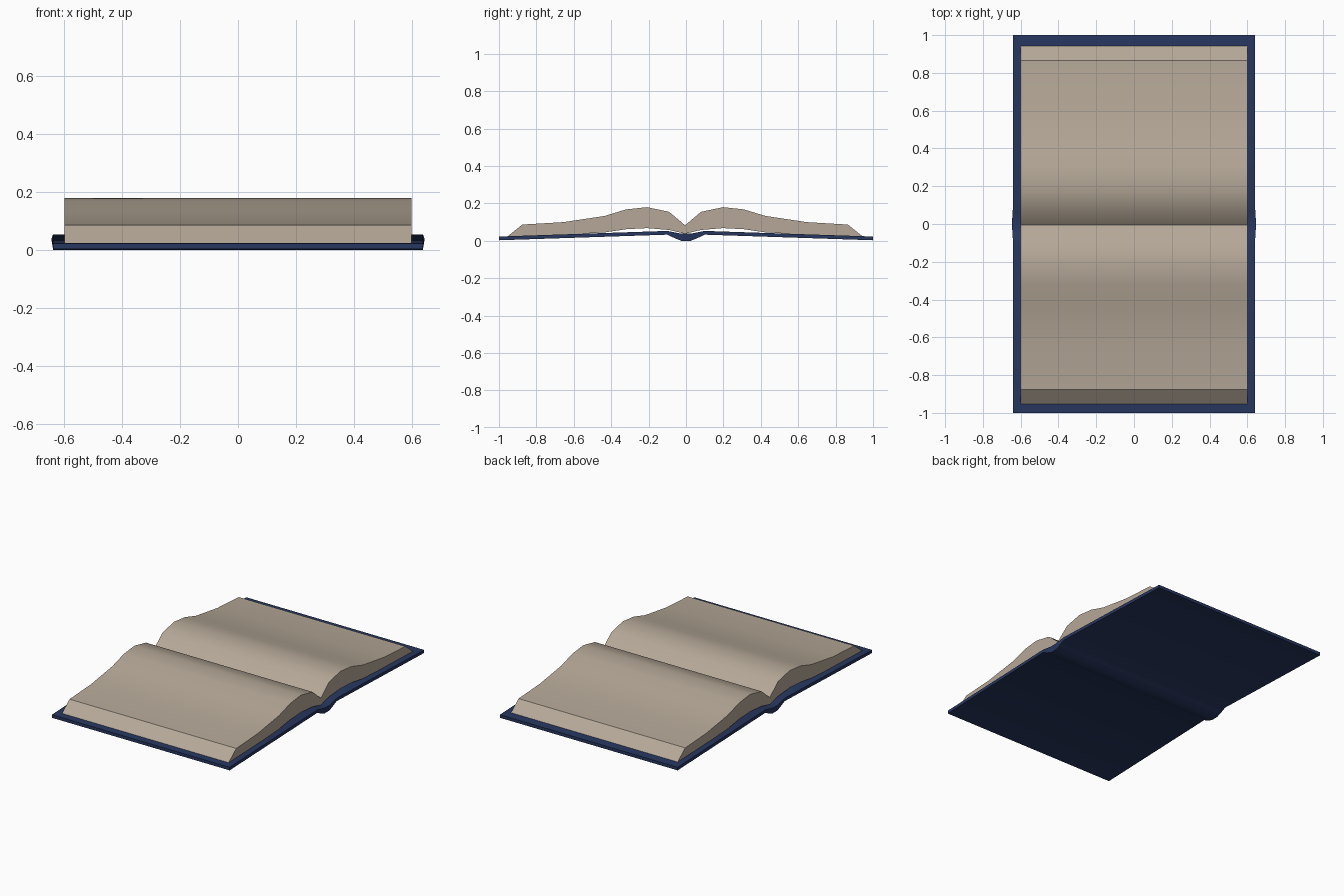
import bpy, bmesh, math

if "Cube" in bpy.data.objects:
    bpy.data.objects.remove(bpy.data.objects["Cube"])


def material(name, rgb):
    m = bpy.data.materials.new(name)
    m.diffuse_color = (*rgb, 1)
    m.use_nodes = True
    m.node_tree.nodes["Principled BSDF"].inputs["Base Color"].default_value = m.diffuse_color
    return m


def extrude_x(name, top, bottom, mat):
    """Solid between matching top and bottom rows of (half width, y, z) points."""
    prof = top + bottom[::-1]
    n = len(prof)
    bm = bmesh.new()
    left = [bm.verts.new((-w, y, z)) for w, y, z in prof]
    right = [bm.verts.new((w, y, z)) for w, y, z in prof]
    for i in range(n):
        j = (i + 1) % n
        bm.faces.new((left[i], left[j], right[j], right[i]))
    for side in (left, right):  # end caps as strips of quads
        for i in range(n // 2 - 1):
            bm.faces.new((side[i], side[i + 1], side[n - 2 - i], side[n - 1 - i]))
    bmesh.ops.recalc_face_normals(bm, faces=bm.faces)
    me = bpy.data.meshes.new(name)
    bm.to_mesh(me)
    bm.free()
    me.materials.append(mat)
    ob = bpy.data.objects.new(name, me)
    bpy.context.collection.objects.link(ob)
    bpy.ops.object.select_all(action='DESELECT')
    ob.select_set(True)
    bpy.context.view_layer.objects.active = ob
    bpy.ops.object.shade_smooth_by_angle(angle=math.radians(31))
    return ob


paper = material("paper", (0.46, 0.39, 0.31))
navy = material("cover_cloth", (0.021, 0.038, 0.115))

# Curved page blocks, one each side of the gutter
page_top = [(0, 0.083), (0.085, 0.155), (0.203, 0.18), (0.315, 0.168),
            (0.43, 0.133), (0.65, 0.10), (0.87, 0.087)]
page_bottom = [(0, 0.038), (0.085, 0.058), (0.203, 0.068), (0.315, 0.062),
               (0.43, 0.045), (0.65, 0.033), (0.963, 0.013)]
for name, s in (("front_pages", -1), ("back_pages", 1)):
    rows = [[(0.6, s * y - 0.005, z) for y, z in row] for row in (page_top, page_bottom)]
    extrude_x(name, *rows, paper)

# One-piece cover: tilted boards meeting in a rounded spine under the gutter
cover_top = [(0.645, 0.025, 0.038), (0.643, 0.06, 0.045), (0.64, 0.1, 0.053), (0.64, 1, 0.023)]
cover_bottom = [(0.639, 0.025, 0.0), (0.64, 0.06, 0.014), (0.64, 0.1, 0.033), (0.64, 1, 0.003)]
rows = [[(w, -y, z) for w, y, z in row[::-1]] + row for row in (cover_top, cover_bottom)]
extrude_x("cover", *rows, navy)
